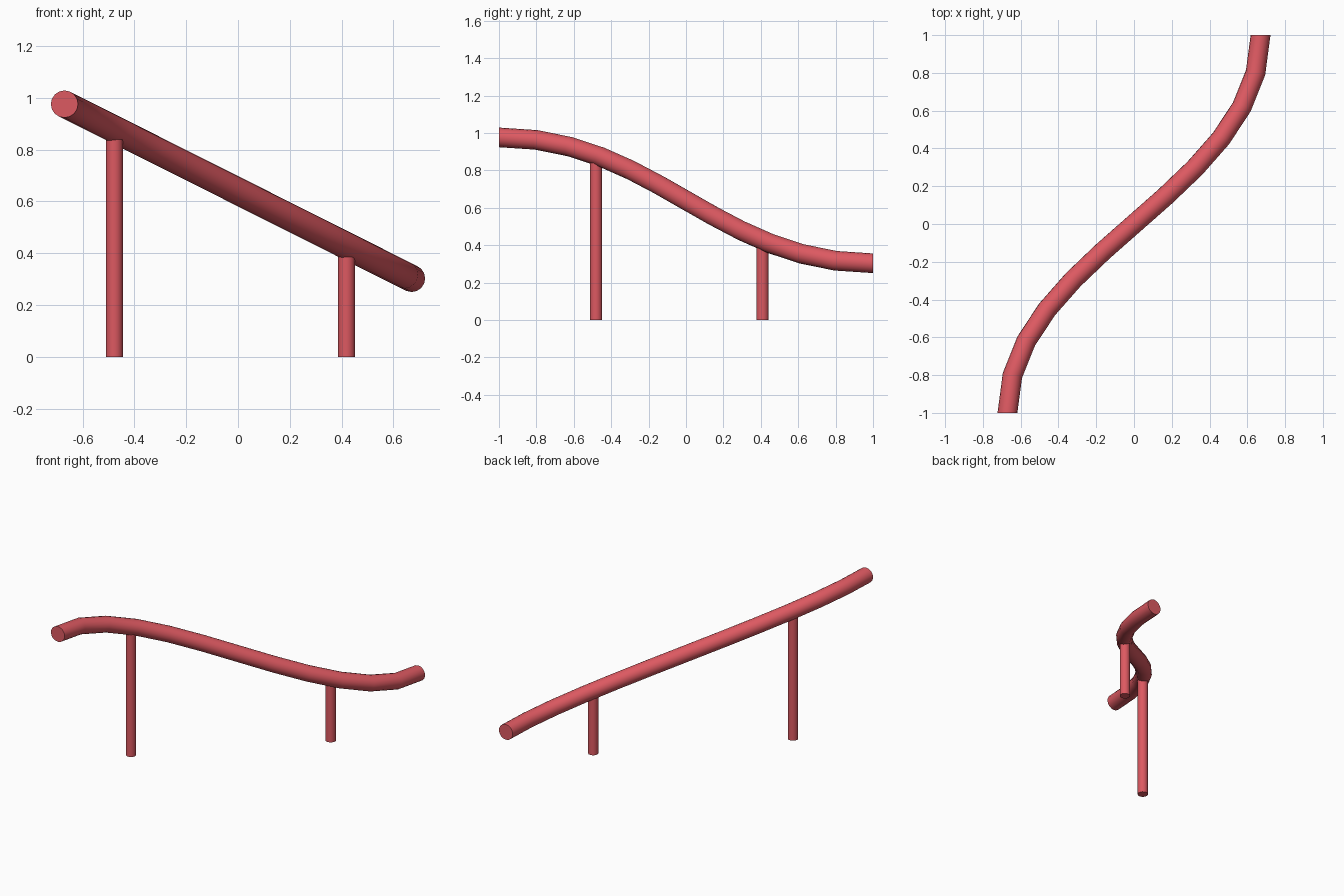
import bpy
from math import radians

if "Cube" in bpy.data.objects:
    bpy.data.objects.remove(bpy.data.objects["Cube"])

RED = bpy.data.materials.new("red_paint")
RED.diffuse_color = (0.72, 0.1, 0.12, 1)
RED.use_nodes = True
RED.node_tree.nodes["Principled BSDF"].inputs["Base Color"].default_value = RED.diffuse_color


def finish(obj, name):
    obj.name = name
    obj.data.materials.clear()
    obj.data.materials.append(RED)
    bpy.ops.object.select_all(action='DESELECT')
    obj.select_set(True)
    bpy.context.view_layer.objects.active = obj
    bpy.ops.object.shade_smooth_by_angle(angle=radians(40))


# S-shaped sloping handrail: one bezier segment with a round bevel
START, END, HANDLE = (-0.67, -1, 0.976), (0.67, 1, 0.303), 0.835
curve = bpy.data.curves.new("rail", 'CURVE')
curve.dimensions = '3D'
curve.bevel_depth = 0.0525
curve.bevel_resolution = 6
curve.use_fill_caps = True
spline = curve.splines.new('BEZIER')
spline.resolution_u = 12
spline.bezier_points.add(1)
for p, co in zip(spline.bezier_points, (START, END)):
    x, y, z = co
    p.handle_left_type = p.handle_right_type = 'FREE'
    p.co = co
    p.handle_left = (x, y - HANDLE, z)
    p.handle_right = (x, y + HANDLE, z)
rail = bpy.data.objects.new("rail", curve)
bpy.context.collection.objects.link(rail)
rail.select_set(True)
bpy.context.view_layer.objects.active = rail
bpy.ops.object.convert(target='MESH')
finish(bpy.context.view_layer.objects.active, "handrail")

# Two round posts ending just inside the rail
for name, x, y, top in (("tall_post", -0.477, -0.481, 0.84),
                        ("short_post", 0.419, 0.409, 0.388)):
    bpy.ops.mesh.primitive_cylinder_add(vertices=16, radius=0.033, depth=top,
                                        location=(x, y, top / 2))
    finish(bpy.context.object, name)
